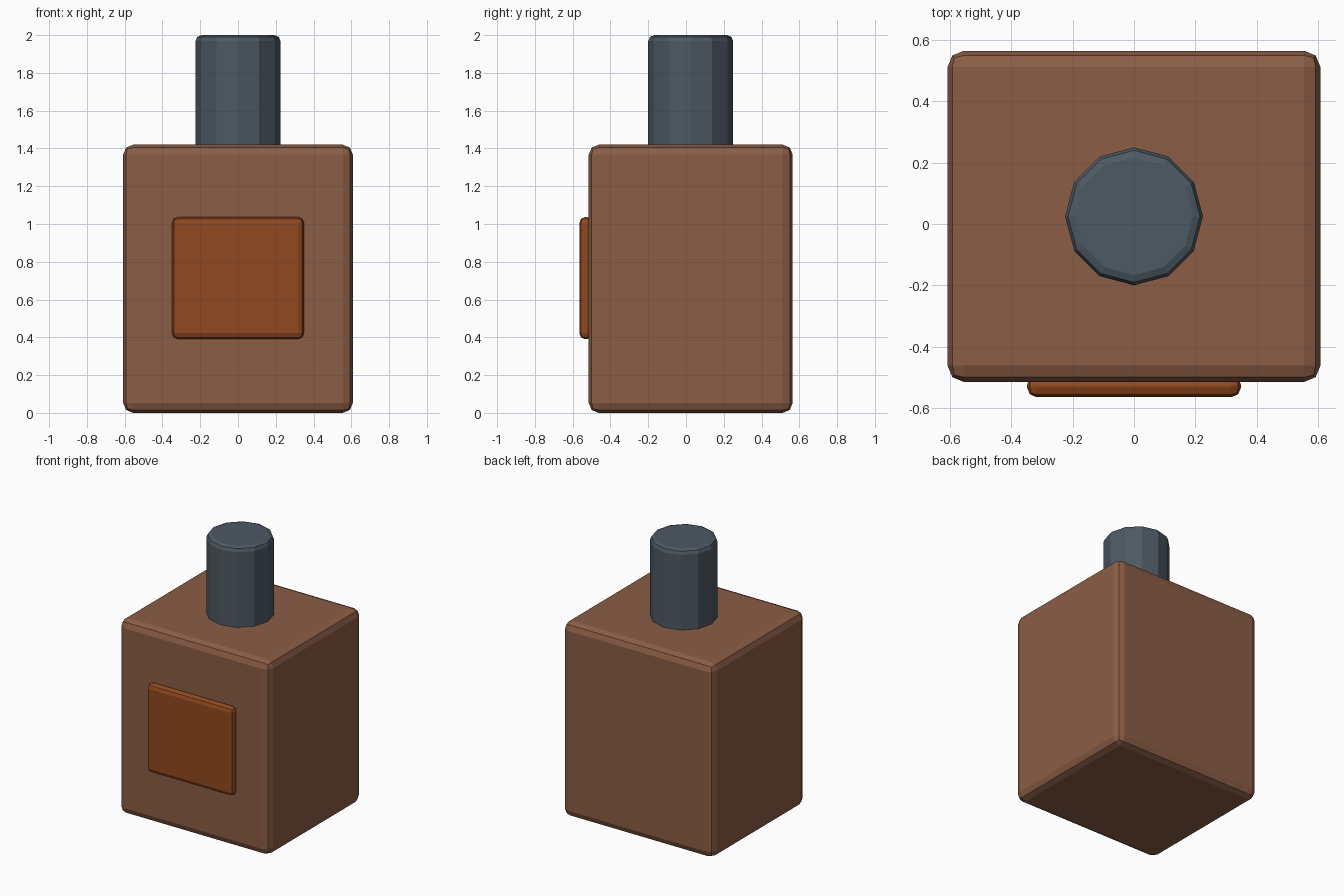
import bpy

if "Cube" in bpy.data.objects:
    bpy.data.objects.remove(bpy.data.objects["Cube"])


def finish(obj, name, color, bevel):
    """Name, colour and round the edges of a part."""
    obj.name = name
    mat = bpy.data.materials.new(name + "_material")
    mat.diffuse_color = (*color, 1)
    mat.use_nodes = True
    mat.node_tree.nodes["Principled BSDF"].inputs["Base Color"].default_value = mat.diffuse_color
    obj.data.materials.append(mat)
    mod = obj.modifiers.new("Bevel", 'BEVEL')
    mod.width = bevel
    mod.segments = 2
    mod.limit_method = 'ANGLE'
    mod.angle_limit = 0.8  # keeps the facets of the cap crisp


def box(name, lo, hi, color, bevel):
    centre = [(a + b) / 2 for a, b in zip(lo, hi)]
    bpy.ops.mesh.primitive_cube_add(size=1, location=centre)
    obj = bpy.context.object
    obj.scale = [b - a for a, b in zip(lo, hi)]
    bpy.ops.object.transform_apply(location=False, rotation=False, scale=True)
    finish(obj, name, color, bevel)


# Bottle body
box("body", (-0.608, -0.515, 0), (0.608, 0.565, 1.42), (0.26, 0.11, 0.06), 0.053)

# Raised label on the front
box("label", (-0.349, -0.565, 0.39), (0.349, -0.493, 1.037), (0.28, 0.065, 0.014), 0.032)

# Twelve-sided cap, sunk slightly into the body
bpy.ops.mesh.primitive_cylinder_add(vertices=12, radius=0.225, depth=0.64,
                                    location=(0, 0.025, 1.68))
finish(bpy.context.object, "cap", (0.075, 0.1, 0.125), 0.032)
